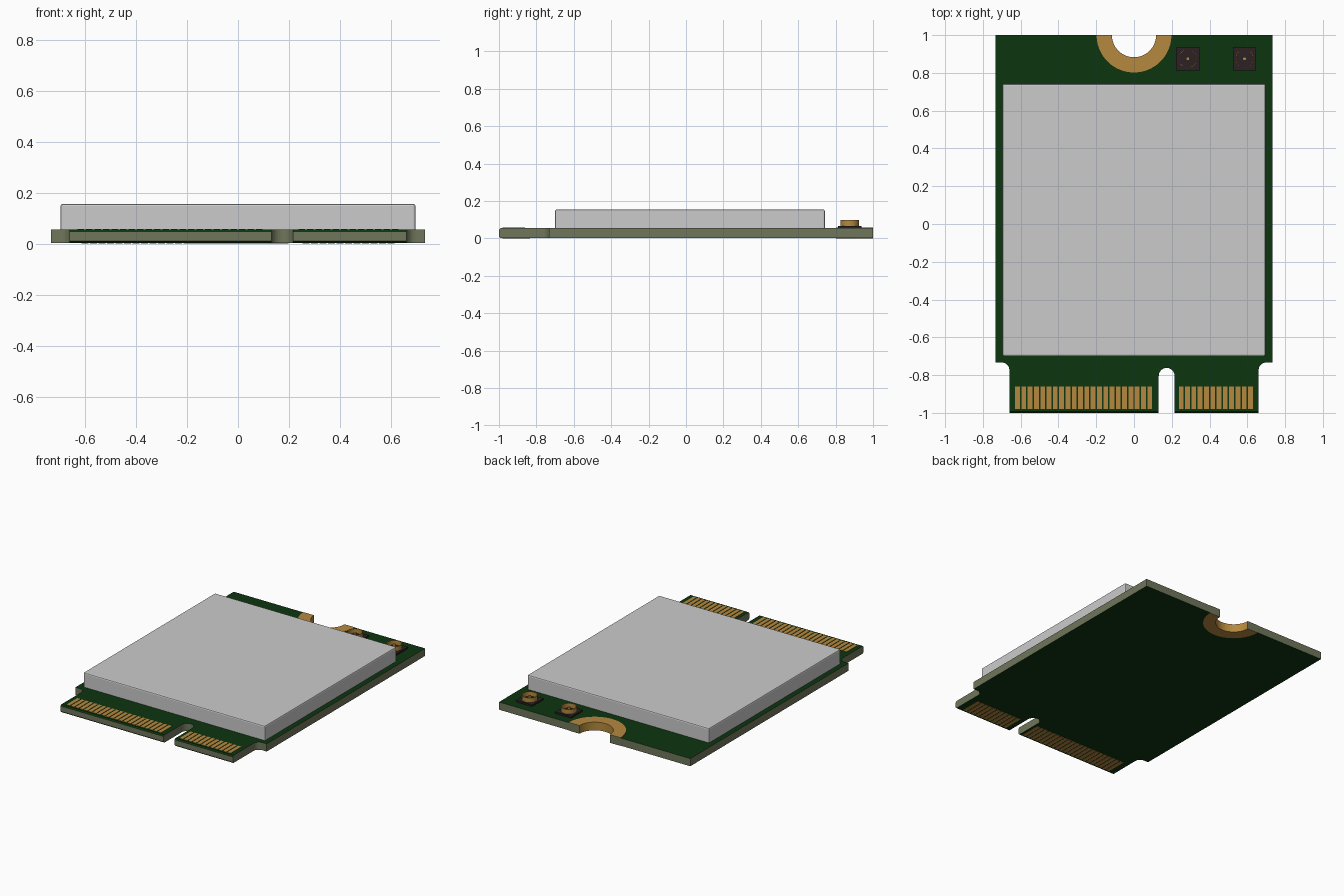
import bpy, bmesh, math
from mathutils import Vector

if "Cube" in bpy.data.objects:
    bpy.data.objects.remove(bpy.data.objects["Cube"])


def material(name, rgb):
    m = bpy.data.materials.new(name)
    m.diffuse_color = (*rgb, 1)
    m.use_nodes = True
    m.node_tree.nodes["Principled BSDF"].inputs["Base Color"].default_value = m.diffuse_color
    return m


GREEN = material("solder mask green", (0.004, 0.036, 0.005))
CORE = material("fibreglass core", (0.16, 0.18, 0.105))
GOLD = material("gold plating", (0.46, 0.25, 0.05))
STEEL = material("shield grey", (0.60, 0.60, 0.60))
BLACK = material("connector black", (0.024, 0.015, 0.018))

Z0, Z1 = 0.002, 0.055      # board bottom and top
PLATE = 0.002              # copper thickness
HOLE, PAD = 0.117, 0.198   # mounting hole and its gold ring


def finish(bm, name, *mats):
    bmesh.ops.recalc_face_normals(bm, faces=bm.faces)
    me = bpy.data.meshes.new(name)
    bm.to_mesh(me)
    bm.free()
    for m in mats:
        me.materials.append(m)
    ob = bpy.data.objects.new(name, me)
    bpy.context.collection.objects.link(ob)
    return ob


def arc(cx, cy, r, a0, a1, n):
    steps = [math.radians(a0 + (a1 - a0) * i / n) for i in range(n + 1)]
    return [(cx + r * math.cos(a), cy + r * math.sin(a)) for a in steps]


def prism(bm, outline, z0, z1):
    f = bm.faces.new([bm.verts.new((x, y, z0)) for x, y in outline])
    ext = bmesh.ops.extrude_face_region(bm, geom=[f])["geom"]
    verts = [v for v in ext if isinstance(v, bmesh.types.BMVert)]
    bmesh.ops.translate(bm, verts=verts, vec=(0, 0, z1 - z0))


def box(bm, x0, x1, y0, y1, z0, z1):
    prism(bm, [(x0, y0), (x1, y0), (x1, y1), (x0, y1)], z0, z1)


def lathe(bm, cx, cy, profile, n=32):
    rings = [[bm.verts.new((x, y, z)) for x, y in arc(cx, cy, r, 0, 360, n)[:-1]]
             for r, z in profile]
    for a, b in zip(rings, rings[1:] + rings[:1]):
        for i in range(n):
            j = (i + 1) % n
            bm.faces.new((a[i], a[j], b[j], b[i]))


# Circuit board with key slot, rounded shoulders and mounting notch
W, TAB, SH, R = 0.733, 0.66, -0.733, 0.04
outline = [(-TAB, -1), (0.131, -1)]
outline += arc(0.173, -0.804, 0.042, 180, 0, 16)
outline += [(0.215, -1), (TAB, -1)]
outline += arc(TAB + R, SH - R, R, 180, 90, 8)
outline += [(W, SH), (W, 1)]
outline += arc(0, 1, HOLE, 0, -180, 32)
outline += [(-W, 1), (-W, SH)]
outline += arc(-TAB - R, SH - R, R, 90, 0, 8)
bm = bmesh.new()
prism(bm, outline, Z0, Z1)
# chamfer along the insertion edge
edge = [e for e in bm.edges if all(v.co.y < -0.999 for v in e.verts)
        and abs(e.verts[0].co.z - e.verts[1].co.z) < 1e-5]
bmesh.ops.bevel(bm, geom=edge, offset=0.008, segments=1, affect='EDGES')
bmesh.ops.recalc_face_normals(bm, faces=bm.faces)
for f in bm.faces:
    c = f.calc_center_median()
    if abs(f.normal.z) > 0.3:
        f.material_index = 0
    elif math.hypot(c.x, c.y - 1) < HOLE + 0.001:
        f.material_index = 2
    else:
        f.material_index = 1
finish(bm, "circuit_board", GREEN, CORE, GOLD)

# Gold ring around the mounting notch, both sides
for name, z in (("mount_ring_top", Z1), ("mount_ring_bottom", 0)):
    bm = bmesh.new()
    prism(bm, arc(0, 1, PAD, 180, 360, 40) + arc(0, 1, HOLE, 0, -180, 32), z, z + PLATE)
    finish(bm, name, GOLD)

# Edge contacts: odd positions on top, even ones underneath, skipping the slot
for name, first, back, z in (("contacts_top", 1, -0.86, Z1), ("contacts_bottom", 2, -0.835, 0)):
    bm = bmesh.new()
    for pin in range(first, 76, 2):
        if not 24 <= pin <= 31:
            x = 0.6167 - (pin - 1) / 60
            box(bm, x - 0.0128, x + 0.0128, -0.98, back, z, z + PLATE)
    finish(bm, name, GOLD)

# Metal shield over the components
bm = bmesh.new()
box(bm, -0.696, 0.696, -0.70, 0.742, Z1, 0.155)
sharp = [e for e in bm.edges if max(v.co.z for v in e.verts) > 0.1]
bmesh.ops.bevel(bm, geom=sharp, offset=0.008, segments=2, profile=0.5, affect='EDGES')
finish(bm, "shield_can", STEEL)

# Two coaxial antenna sockets
for side, cx in (("left", 0.285), ("right", 0.585)):
    cy = 0.875
    bm = bmesh.new()
    box(bm, cx - 0.062, cx + 0.062, cy - 0.062, cy + 0.062, Z1, 0.066)
    finish(bm, f"socket_base_{side}", BLACK)
    bm = bmesh.new()
    lathe(bm, cx, cy, [(0.050, 0.064), (0.050, 0.098), (0.045, 0.098), (0.045, 0.064)])
    finish(bm, f"socket_shell_{side}", GOLD)
    bm = bmesh.new()
    prism(bm, arc(cx, cy, 0.010, 0, 360, 16)[:-1], 0.064, 0.092)
    finish(bm, f"socket_pin_{side}", GOLD)

# Smooth the round parts only, keeping corners crisp
for ob in bpy.context.collection.objects:
    ob.select_set(ob.name.startswith(("socket_shell", "socket_pin")))
    if ob.select_get():
        bpy.context.view_layer.objects.active = ob
bpy.ops.object.shade_smooth_by_angle()
